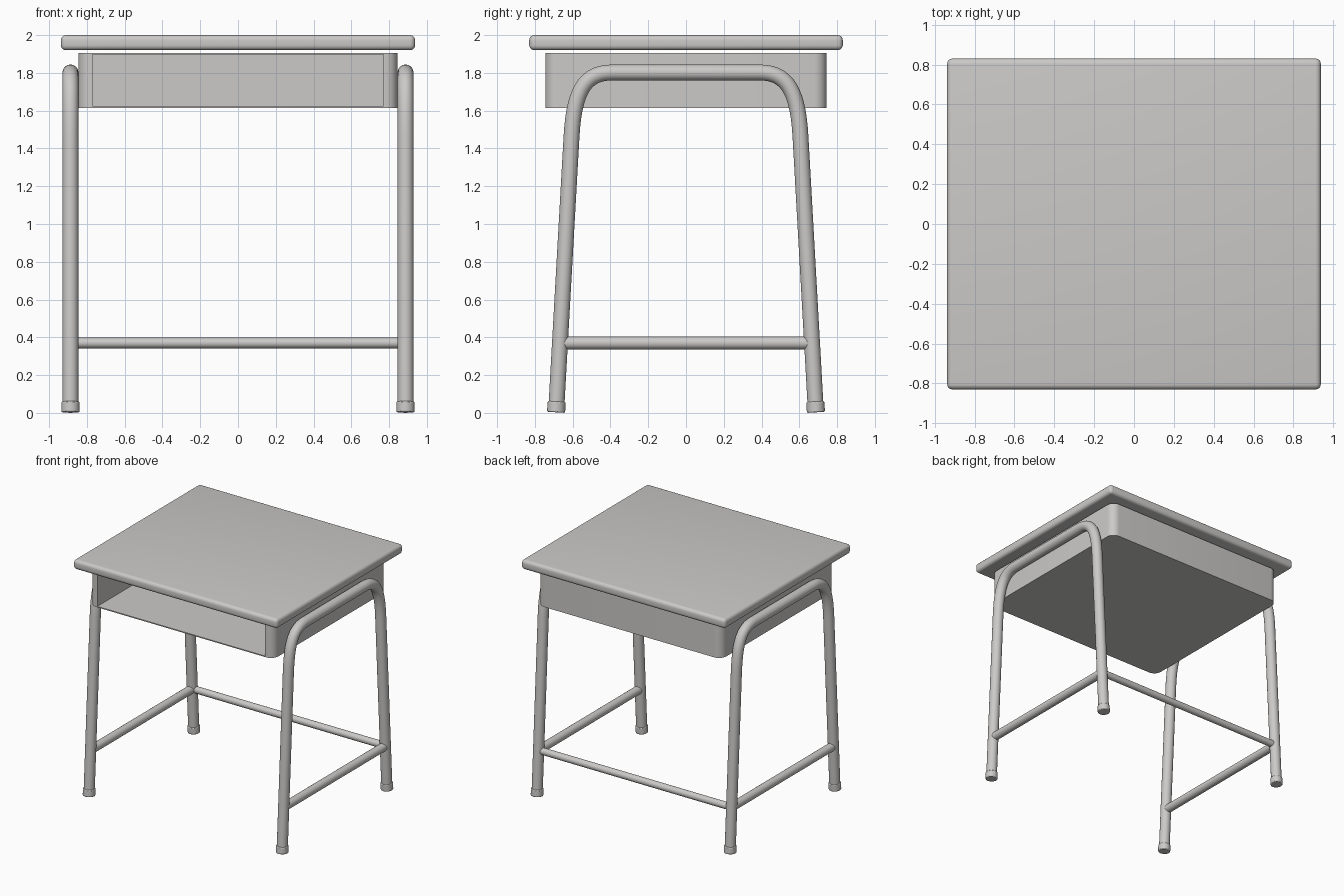
import bpy, bmesh, math
from mathutils import Vector

cube = bpy.data.objects.get("Cube")
if cube:
    bpy.data.objects.remove(cube, do_unlink=True)

grey = bpy.data.materials.new("light_grey")
grey.use_nodes = True
colour = (0.6, 0.59, 0.58, 1)
grey.diffuse_color = colour
grey.node_tree.nodes["Principled BSDF"].inputs["Base Color"].default_value = colour


def finish(bm, name):
    bmesh.ops.recalc_face_normals(bm, faces=bm.faces)
    mesh = bpy.data.meshes.new(name)
    bm.to_mesh(mesh)
    bm.free()
    mesh.materials.append(grey)
    obj = bpy.data.objects.new(name, mesh)
    bpy.context.collection.objects.link(obj)
    bpy.ops.object.select_all(action="DESELECT")
    obj.select_set(True)
    bpy.context.view_layer.objects.active = obj
    bpy.ops.object.shade_smooth_by_angle(angle=math.radians(35))
    return obj


def box(size, centre):
    bm = bmesh.new()
    bmesh.ops.create_cube(bm, size=1)
    bmesh.ops.scale(bm, vec=size, verts=bm.verts)
    bmesh.ops.translate(bm, vec=centre, verts=bm.verts)
    return bm


def tube(name, path, radius, sides=24):
    """Sweep a circle along a path, closed with flat ends."""
    path = [Vector(p) for p in path]
    bm = bmesh.new()
    rings = []
    for i, p in enumerate(path):
        along = (path[min(i + 1, len(path) - 1)] - path[max(i - 1, 0)]).normalized()
        # paths lie in a plane facing x, except bars running along x
        side = Vector((0, 0, 1)) if abs(along.x) > 0.9 else Vector((1, 0, 0))
        up = along.cross(side).normalized()
        angles = [math.tau * k / sides for k in range(sides)]
        rings.append([bm.verts.new(p + radius * (math.cos(a) * side + math.sin(a) * up))
                      for a in angles])
    for a, b in zip(rings, rings[1:]):
        for k in range(sides):
            n = (k + 1) % sides
            bm.faces.new((a[k], a[n], b[n], b[k]))
    bm.faces.new(rings[0])
    bm.faces.new(rings[-1])
    return finish(bm, name)


# Rounded tabletop
bm = box((1.875, 1.66, 0.08), (0, 0, 1.96))
bmesh.ops.bevel(bm, geom=bm.edges[:], offset=0.027, segments=5, profile=0.5, affect="EDGES")
finish(bm, "tabletop")

# Book box: rounded upright corners, open at the front
bm = box((1.69, 1.49, 0.29), (0, 0, 1.76))
uprights = [e for e in bm.edges if abs(e.verts[0].co.z - e.verts[1].co.z) > 0.1]
bmesh.ops.bevel(bm, geom=uprights, offset=0.066, segments=8, profile=0.5, affect="EDGES")
bm.normal_update()
front = min(bm.faces, key=lambda f: f.calc_center_median().y)
bmesh.ops.inset_individual(bm, faces=[front], thickness=0.012)
deep = bmesh.ops.extrude_discrete_faces(bm, faces=[front])["faces"][0]
rim = {tuple(round(c, 4) for c in v.co) for v in deep.verts}
bmesh.ops.translate(bm, vec=(0, 1.475, 0), verts=deep.verts)
finish(bm, "book_box")

# Bent tube frames, one on each side
LEG_X, FOOT_Y, LEAN, TOP_Z = 0.887, 0.688, 0.056, 1.802


def leg_y(z):
    return FOOT_Y - LEAN * z


def bend(steps=14):
    """Curve from the leg into the top rail."""
    a, d = Vector((leg_y(1.46), 1.46)), Vector((0.39, TOP_Z))
    b, c = Vector((leg_y(1.70), 1.70)), Vector((0.54, TOP_Z))
    for i in range(steps + 1):
        t = i / steps
        yield (1-t)**3 * a + 3*t*(1-t)**2 * b + 3*t*t*(1-t) * c + t**3 * d


for side, sx in (("left", 1), ("right", -1)):
    x = sx * LEG_X
    half = [(x, leg_y(0.01), 0.01)] + [(x, p.x, p.y) for p in bend()]
    tube(side + "_leg_frame", half + [(x, -y, z) for _, y, z in reversed(half)], 0.042)
    y = leg_y(0.37) - 0.012
    tube(side + "_side_bar", [(x, -y, 0.37), (x, y, 0.37)], 0.034)
    # Rubber feet
    for end, sy in (("front", -1), ("back", 1)):
        foot = tube(f"{side}_{end}_foot",
                    [(x, sy * leg_y(z), z) for z in (0.003, 0.06)], 0.048)
        bevel = foot.modifiers.new("rounded_rim", "BEVEL")
        bevel.width, bevel.segments = 0.006, 2

# Rear stretcher between the back legs
tube("rear_bar", [(-LEG_X, leg_y(0.37), 0.37), (LEG_X, leg_y(0.37), 0.37)], 0.028)
